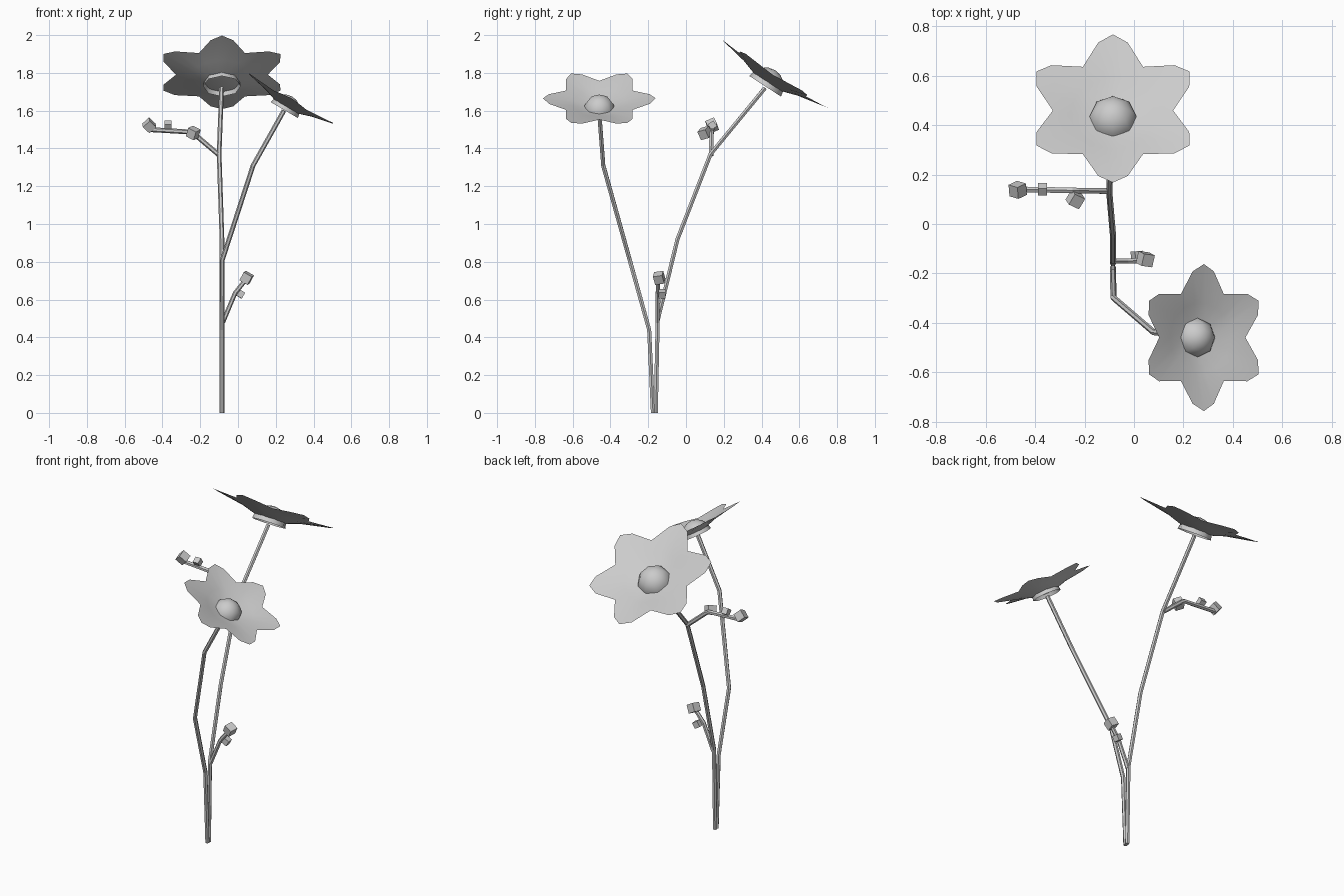
import bpy, bmesh, math
from mathutils import Vector, Matrix, Euler

if "Cube" in bpy.data.objects:
    bpy.data.objects.remove(bpy.data.objects["Cube"])


def finish(name, bm, smooth=False, matrix=None):
    me = bpy.data.meshes.new(name)
    bm.to_mesh(me)
    bm.free()
    if smooth:
        for p in me.polygons:
            p.use_smooth = True
    ob = bpy.data.objects.new(name, me)
    bpy.context.collection.objects.link(ob)
    if matrix:
        ob.matrix_world = matrix
    return ob


def tube(name, points, radius=0.0125, sides=6):
    """Thin low-poly tube along a path."""
    pts = [Vector(p) for p in points]
    bm = bmesh.new()
    rings = []
    for i, p in enumerate(pts):
        d = (pts[min(i + 1, len(pts) - 1)] - pts[max(i - 1, 0)]).normalized()
        u = d.cross(Vector((0.0, 1.0, 0.0) if abs(d.y) < 0.8 else (1.0, 0.0, 0.0))).normalized()
        v = d.cross(u)
        rings.append([bm.verts.new(p + radius * (math.cos(a) * u + math.sin(a) * v))
                      for a in (2 * math.pi * k / sides for k in range(sides))])
    for a, b in zip(rings, rings[1:]):
        for k in range(sides):
            n = (k + 1) % sides
            bm.faces.new((a[k], a[n], b[n], b[k]))
    bm.faces.new(rings[0][::-1])
    bm.faces.new(rings[-1])
    bmesh.ops.recalc_face_normals(bm, faces=bm.faces)
    return finish(name, bm)


def flower(name, centre, rotation, scale):
    mat = (Matrix.Translation(centre) @ Euler([math.radians(r) for r in rotation]).to_matrix().to_4x4()
           @ Matrix.Scale(scale, 4))
    # cupped petals: inner rings, then the six-pointed outline
    outline = []
    for k in range(6):
        a = 60 * k
        outline += [(a, 0.243, -0.015), (a + 19.5, 0.327, -0.006),
                    (a + 30, 0.357, 0.0), (a + 40.5, 0.327, -0.006)]
    bm = bmesh.new()
    mid = bm.verts.new((0, 0, -0.068))
    rings = []
    for layer in ((0.09, -0.062), (0.17, -0.036), None):
        ring = []
        for a, r, z in outline:
            if layer:
                r, z = layer
            t = math.radians(a)
            ring.append(bm.verts.new((r * math.cos(t), r * math.sin(t), z)))
        rings.append(ring)
    n = len(outline)
    for i in range(n):
        j = (i + 1) % n
        bm.faces.new((mid, rings[0][i], rings[0][j]))
        for a, b in zip(rings, rings[1:]):
            bm.faces.new((a[i], b[i], b[j], a[j]))
    finish(name + "_petals", bm, True, mat)

    # domed flower centre, open below
    bm = bmesh.new()
    bmesh.ops.create_uvsphere(bm, u_segments=8, v_segments=8, radius=0.1)
    bmesh.ops.delete(bm, geom=[v for v in bm.verts if v.co.z < -0.001], context='VERTS')
    bmesh.ops.translate(bm, verts=bm.verts, vec=(0, 0, -0.088))
    finish(name + "_centre", bm, True, mat)


def bud(name, centre, size, rotation):
    bm = bmesh.new()
    bmesh.ops.create_cube(bm, size=size)
    finish(name, bm, False, Matrix.Translation(centre)
           @ Euler([math.radians(r) for r in rotation]).to_matrix().to_4x4())


# main stems
tube("back_stem", [(-0.085, -0.16, 0), (-0.085, -0.15, 0.49), (-0.085, -0.045, 0.92),
                   (-0.1, 0.13, 1.37), (-0.087, 0.418, 1.72)])
tube("front_stem", [(-0.085, -0.175, 0), (-0.085, -0.195, 0.44), (-0.083, -0.298, 0.81),
                    (0.08, -0.438, 1.31), (0.243, -0.46, 1.6)])

# side twigs
tube("upper_twig", [(-0.1, 0.133, 1.365), (-0.23, 0.135, 1.475), (-0.25, 0.136, 1.487), (-0.47, 0.14, 1.5)], 0.013)
tube("lower_twig", [(-0.08, -0.15, 0.48), (-0.015, -0.15, 0.635), (0.045, -0.146, 0.71)], 0.012)

# flower heads
flower("back_flower", (-0.085, 0.467, 1.803), (-33, 0, 0), 1.0)
flower("front_flower", (0.2825, -0.459, 1.666), (0, 30.5, 0), 0.832)

# cube buds
bud("upper_bud_tip", (-0.47, 0.138, 1.522), 0.05, (30, 40, 25))
bud("upper_bud_middle", (-0.37, 0.14, 1.523), 0.036, (35, 0, 0))
bud("upper_bud_base", (-0.237, 0.1, 1.482), 0.05, (15, 25, -25))
bud("lower_bud_tip", (0.046, -0.142, 0.715), 0.05, (10, 30, -8))
bud("lower_bud_side", (0.012, -0.128, 0.63), 0.036, (0, 30, 5))
